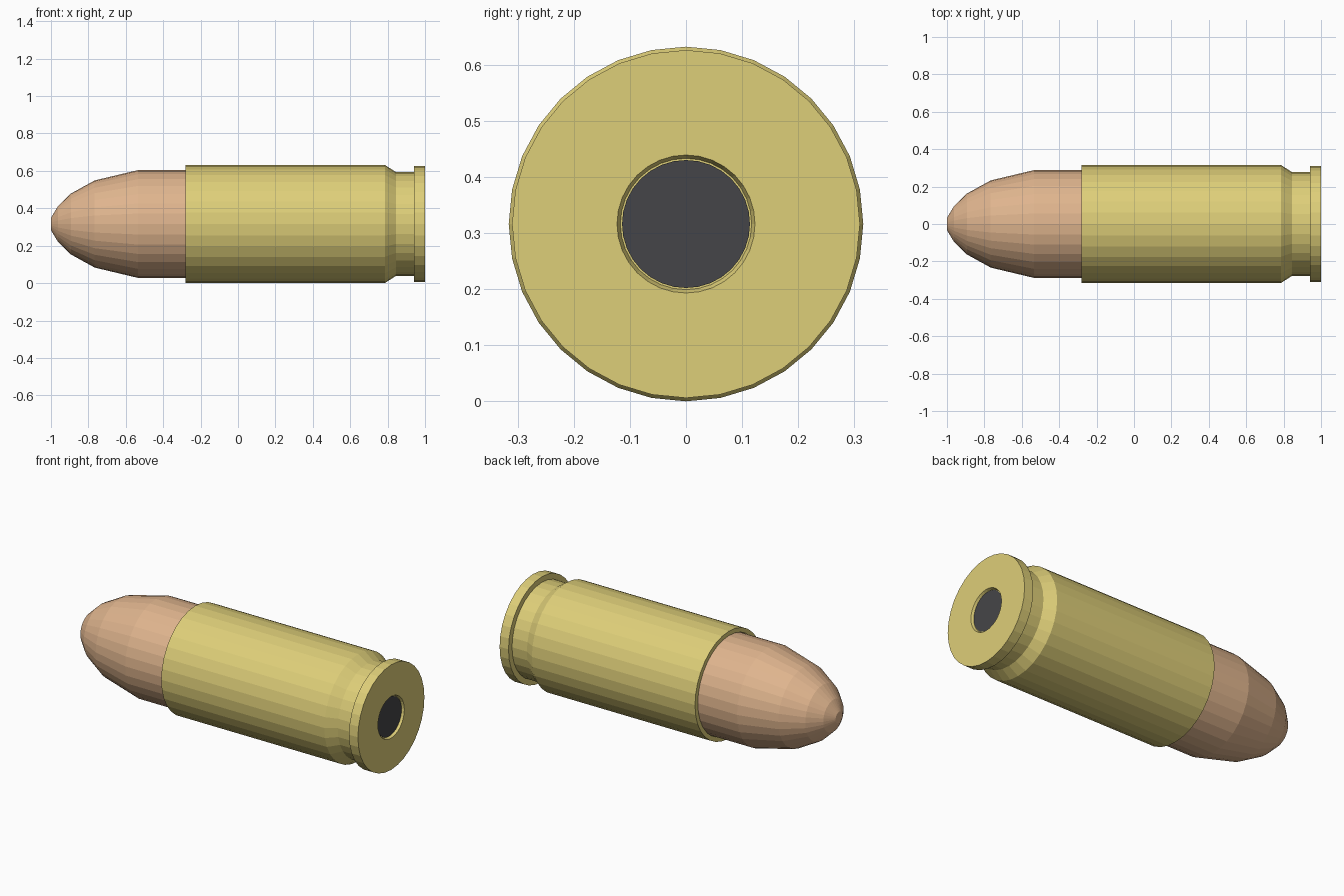
import bpy, bmesh
from math import sin, cos, tau

if "Cube" in bpy.data.objects:
    bpy.data.objects.remove(bpy.data.objects["Cube"])

SIDES = 32
AXIS_Z = 0.316


def material(name, rgb):
    m = bpy.data.materials.new(name)
    m.diffuse_color = (*rgb, 1)
    m.use_nodes = True
    m.node_tree.nodes["Principled BSDF"].inputs["Base Color"].default_value = m.diffuse_color
    return m


def lathe(name, profile, mat, cap_start=False, cap_end=False):
    """Spin (x, radius) points around the long axis."""
    bm = bmesh.new()
    rings = [[bm.verts.new((x, r * sin(tau * i / SIDES), AXIS_Z + r * cos(tau * i / SIDES)))
              for i in range(SIDES)] for x, r in profile]
    for a, b in zip(rings, rings[1:]):
        for i in range(SIDES):
            j = (i + 1) % SIDES
            bm.faces.new((a[i], a[j], b[j], b[i]))
    if cap_start:
        bm.faces.new(rings[0])
    if cap_end:
        bm.faces.new(rings[-1])
    bmesh.ops.recalc_face_normals(bm, faces=bm.faces)
    mesh = bpy.data.meshes.new(name)
    bm.to_mesh(mesh)
    bm.free()
    mesh.materials.append(mat)
    obj = bpy.data.objects.new(name, mesh)
    bpy.context.collection.objects.link(obj)
    return obj


copper = material("copper", (0.74, 0.46, 0.27))
brass = material("brass", (0.73, 0.62, 0.19))
steel = material("dark_steel", (0.06, 0.06, 0.065))

# Rounded tip, seated a little way into the case
lathe("tip", [(-1.0, 0.033), (-0.963, 0.095), (-0.893, 0.163), (-0.766, 0.233),
              (-0.535, 0.288), (-0.25, 0.288)], copper, True, True)

# Case with mouth lip, extractor groove, rim and recessed primer pocket
lathe("case", [(-0.25, 0.288), (-0.28, 0.29), (-0.28, 0.316), (0.785, 0.316), (0.845, 0.277),
               (0.942, 0.277), (0.942, 0.31), (1.0, 0.31), (1.0, 0.123),
               (0.985, 0.117), (0.985, 0.113)], brass, True, True)

# Primer disc sitting in the pocket
lathe("primer", [(0.97, 0.114), (0.988, 0.114)], steel, True, True)
